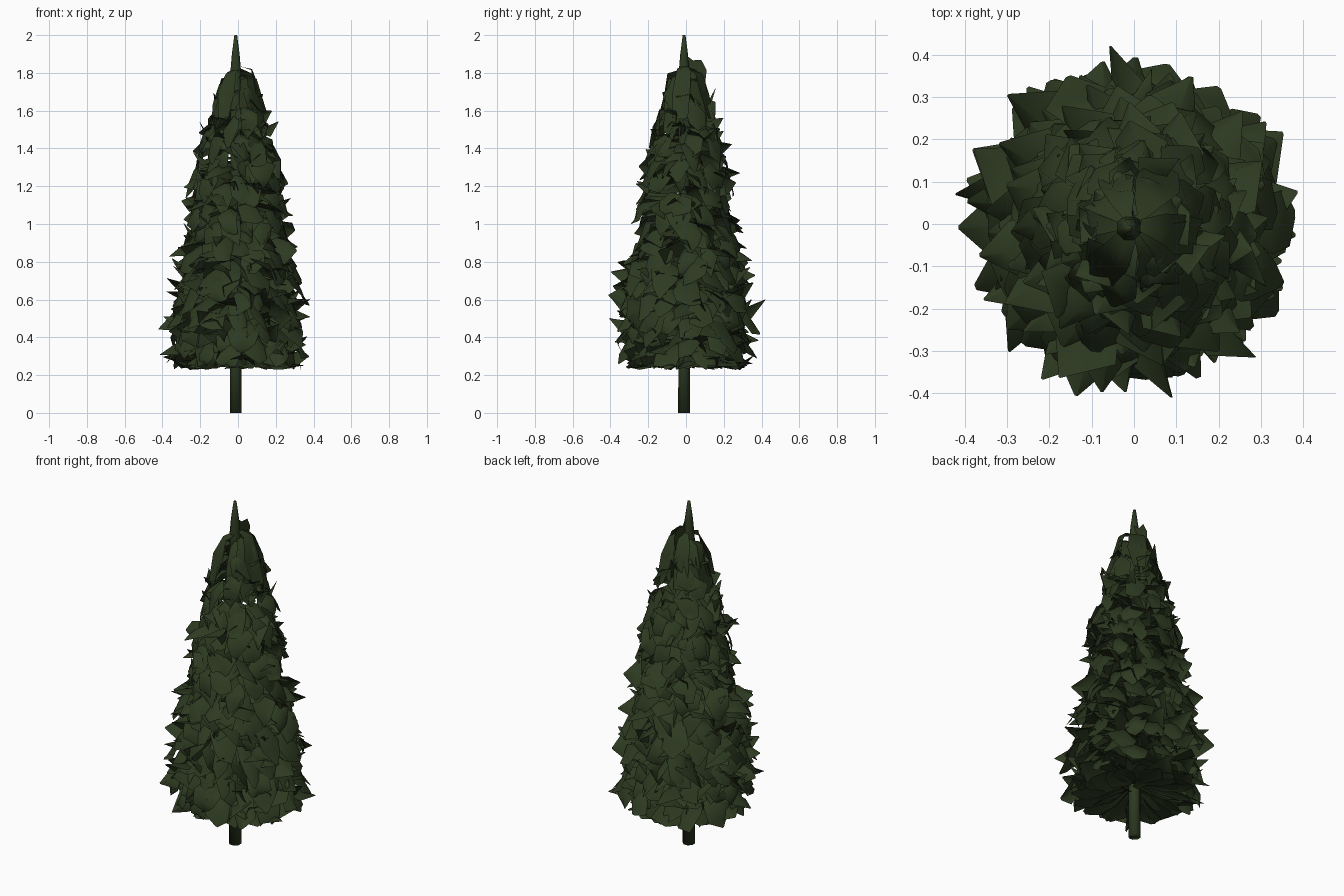
import bpy, bmesh, math, random
from mathutils import Vector

if "Cube" in bpy.data.objects:
    bpy.data.objects.remove(bpy.data.objects["Cube"])

random.seed(11)
U = random.uniform

green = bpy.data.materials.new("dark conifer green")
green.diffuse_color = (0.026, 0.042, 0.015, 1)
green.use_nodes = True
green.node_tree.nodes["Principled BSDF"].inputs["Base Color"].default_value = green.diffuse_color

# outline of the crown: height, radius
OUTLINE = [(0.22, 0.36), (0.32, 0.385), (0.48, 0.405), (0.65, 0.395), (0.8, 0.375),
           (0.9, 0.33), (1.0, 0.305), (1.15, 0.295), (1.28, 0.285), (1.4, 0.235), (1.5, 0.21),
           (1.6, 0.17), (1.7, 0.14), (1.8, 0.10), (1.9, 0.05), (2.0, 0.01)]


def radius(z):
    for (z0, r0), (z1, r1) in zip(OUTLINE, OUTLINE[1:]):
        if z <= z1:
            return r0 + (r1 - r0) * max(0, (z - z0) / (z1 - z0))
    return 0.01


def make_object(name, bm):
    me = bpy.data.meshes.new(name)
    bm.to_mesh(me)
    bm.free()
    for p in me.polygons:
        p.use_smooth = True
    me.materials.append(green)
    ob = bpy.data.objects.new(name, me)
    bpy.context.collection.objects.link(ob)
    return ob


def spray(bm, ang, sections, twist=0.0, rough=0.012):
    """Folded, twisted spray; sections are (distance, height, half width, side drop)."""
    out = Vector((math.cos(ang), math.sin(ang), 0))
    flat = Vector((-out.y, out.x, 0))
    up = Vector((0, 0, 1))
    side = flat * math.cos(twist) + up * math.sin(twist)
    fold = up * math.cos(twist) - flat * math.sin(twist)
    rows = []
    for d, z, w, drop in sections:
        row = []
        for s in (-1, 0, 1):
            p = out * d + up * z + side * (s * w * U(0.7, 1.25)) - fold * (abs(s) * drop)
            if w > 0.02:
                p += Vector((U(-1, 1), U(-1, 1), U(-1, 1))) * rough
            p.z = min(max(p.z, 0.225 + U(0, 0.03)), 1.9)
            row.append(bm.verts.new(p))
        rows.append(row)
    for a, b in zip(rows, rows[1:]):
        for i in range(2):
            bm.faces.new((a[i], b[i], b[i + 1], a[i + 1]))


# trunk with its narrow top shoot
bm = bmesh.new()
rings = []
for z, r in [(0, 0.034), (0.3, 0.033), (1.0, 0.031), (1.8, 0.031), (1.9, 0.022), (2.0, 0.008)]:
    rings.append([bm.verts.new((-0.012 + r * math.cos(i * math.tau / 8 + 0.39),
                                -0.01 + r * math.sin(i * math.tau / 8 + 0.39), z)) for i in range(8)])
for a, b in zip(rings, rings[1:]):
    for i in range(8):
        j = (i + 1) % 8
        bm.faces.new((a[i], a[j], b[j], b[i]))
bm.faces.new(rings[0][::-1])
bm.faces.new(rings[-1])
make_object("trunk", bm)

# tiers of twisted, pointed sprays all round the trunk
bm = bmesh.new()
TIERS = 17
for t in range(TIERS):
    z = 0.30 + t * (1.66 - 0.30) / (TIERS - 1)
    n = max(8, round(radius(z) * 44))
    for i in range(n):
        ang = (i + U(-0.4, 0.4)) * math.tau / n + t * 2.4
        zt = z + U(-0.045, 0.045)
        R = radius(zt) * U(0.82, 1.0)
        if U(0, 1) < 0.13:
            R = radius(zt) * 1.06
        w = min(0.08, 0.035 + R * 0.12) * U(0.8, 1.2)
        tip = zt + U(-0.08, 0.05)
        spray(bm, ang, [(0.02, zt + U(-0.01, 0.05), 0.015, 0.0),
                        (R * 0.45, zt + U(0.0, 0.05), w * 0.8, 0.025),
                        (R * 0.78, zt + U(-0.02, 0.03), w, 0.045),
                        (R, tip, w * 0.05, 0.0)], U(-1.1, 1.1))
make_object("branch_sprays", bm)

# large crumpled outer patches, hanging at varied tilts, with pointed ends
bm = bmesh.new()
for t in range(14):
    z = 0.34 + t * (1.66 - 0.34) / 13
    n = max(7, round(radius(z) * 36))
    for i in range(n):
        ang = (i + U(-0.4, 0.4)) * math.tau / n + t * 1.7
        zt = z + U(-0.04, 0.04)
        R = radius(zt) * U(0.82, 0.95)
        w = min(0.075, 0.03 + R * 0.13)
        spray(bm, ang, [(R * U(0.5, 0.65), zt + U(0.03, 0.08), w * 0.6, 0.02),
                        (R * 0.84, zt + 0.03, w, 0.035),
                        (R * 0.95, zt - 0.05, w * 0.8, 0.02),
                        (R * U(0.85, 1.12), zt - U(0.07, 0.13), w * 0.1, 0.0)], U(-0.6, 0.6))
make_object("hanging_sprays", bm)

# underside sprays closing the crown around the trunk
bm = bmesh.new()
for i in range(20):
    ang = (i + U(-0.3, 0.3)) * math.tau / 20
    R = U(0.27, 0.34)
    spray(bm, ang, [(0.03, 0.30, 0.012, 0.0), (R * 0.5, 0.275, 0.05, 0.02),
                    (R * 0.8, 0.26, 0.07, 0.025), (R, 0.24, 0.01, 0.0)], U(-0.5, 0.5))
make_object("underside_sprays", bm)

# steep sprays wrapped round the crown top
bm = bmesh.new()
for i in range(10):
    ang = i * math.tau / 10 + U(-0.2, 0.2)
    top = 1.78 + U(-0.06, 0.03)
    spray(bm, ang, [(0.015, top + 0.03, 0.015, 0.0), (0.08, top + 0.01, 0.035, 0.0),
                    (0.11, top - 0.1, 0.055, 0.0), (0.15, top - 0.24, 0.035, 0.0)], 0, 0.01)
# upright flat spray behind the top shoot
spray(bm, math.pi / 2, [(0.0, 1.82, 0.07, 0.0), (0.04, 1.82, 0.07, 0.0),
                        (0.085, 1.82, 0.065, 0.0), (0.105, 1.74, 0.06, 0.0)], math.pi / 2, 0.006)
make_object("crown_sprays", bm)
